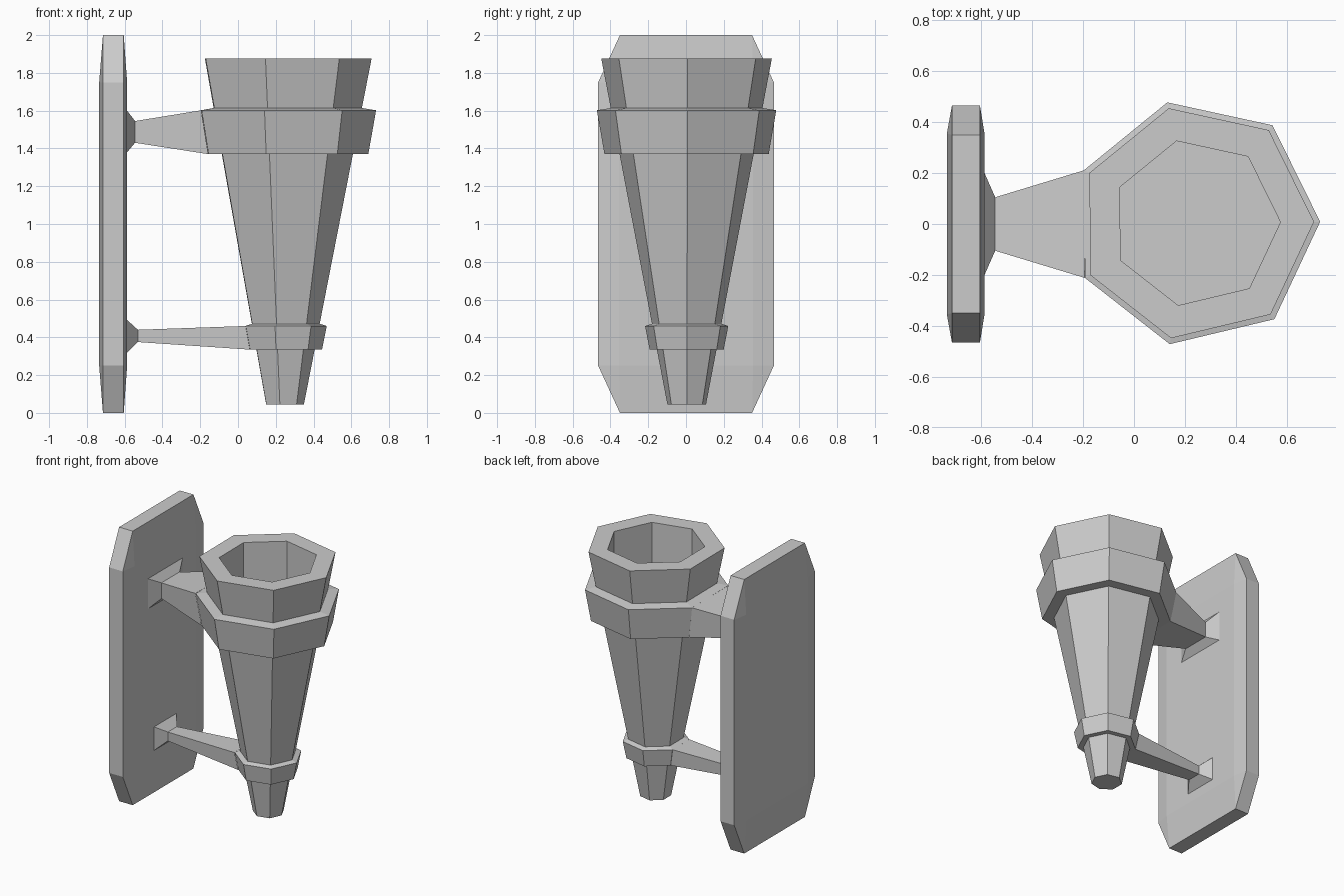
import bpy, bmesh, math

if "Cube" in bpy.data.objects:
    bpy.data.objects.remove(bpy.data.objects["Cube"])

CX, CY, SIDES, TURN = 0.244, 0.004, 7, 0.01


def finish(name, bm):
    bmesh.ops.recalc_face_normals(bm, faces=bm.faces)
    mesh = bpy.data.meshes.new(name)
    bm.to_mesh(mesh)
    bm.free()
    obj = bpy.data.objects.new(name, mesh)
    bpy.context.collection.objects.link(obj)
    return obj


def loft(name, rings, cap_start=False, cap_end=False, closed=False):
    """Skin consecutive rings of points with quads."""
    bm = bmesh.new()
    loops = [[bm.verts.new(p) for p in ring] for ring in rings]
    pairs = list(zip(loops, loops[1:]))
    if closed:
        pairs.append((loops[-1], loops[0]))
    for a, b in pairs:
        n = len(a)
        for i in range(n):
            j = (i + 1) % n
            bm.faces.new((a[i], a[j], b[j], b[i]))
    if cap_start:
        bm.faces.new(loops[0])
    if cap_end:
        bm.faces.new(loops[-1])
    return finish(name, bm)


def heptagon(r, z):
    step = 2 * math.pi / SIDES
    return [(CX + r * math.cos(TURN + i * step), CY + r * math.sin(TURN + i * step), z)
            for i in range(SIDES)]


def cone_radius(z):
    return 0.105 + (0.463 - 0.105) * (z - 0.045) / 1.83


def section(x0, x1, w0, w1, z0, z1):
    """Four-sided arm section, bottom edge then top edge."""
    return [(x0, -w0, z0), (x0, w0, z0), (x1, w1, z1), (x1, -w1, z1)]


# tapered torch cup with a straight-walled hollow
loft("torch_cup", [heptagon(r, z) for r, z in
                   [(0.105, 0.045), (0.463, 1.875), (0.331, 1.875), (0.331, 1.4)]],
     cap_start=True, cap_end=True)


# holding band and flared arm, used twice
def bracket(prefix, z0, z1, r0, r1, end, flare):
    profile = [(cone_radius(z0) - 0.01, z0), (r0, z0), (r1, z1),
               (cone_radius(z1 + 0.01), z1 + 0.012)]
    loft(prefix + "_band", [heptagon(r, z) for r, z in profile], closed=True)
    c, s = math.cos(math.pi / SIDES), math.sin(math.pi / SIDES)
    ex, ew, ez0, ez1 = end
    fw, fz0, fz1 = flare
    loft(prefix + "_arm", [
        section(CX - r0 * c, CX - r1 * c, r0 * s, r1 * s, z0, z1),
        section(ex, ex, ew, ew, ez0, ez1),
        section(-0.587, -0.587, fw, fw, fz0, fz1)], cap_end=True)


bracket("upper", 1.37, 1.602, 0.446, 0.487, (-0.545, 0.105, 1.43, 1.545), (0.2, 1.38, 1.6))
bracket("lower", 0.335, 0.46, 0.201, 0.226, (-0.53, 0.052, 0.375, 0.44), (0.13, 0.32, 0.492))

# wall plate: octagonal rim with slightly raised rectangular faces
bm = bmesh.new()
for sy in (-1, 1):
    for sz in (-1, 1):
        for x in (-0.715, -0.605):
            bm.verts.new((x, sy * 0.465, 1 + sz * 0.75))
            bm.verts.new((x, sy * 0.35, 1 + sz))
        for x in (-0.735, -0.587):
            bm.verts.new((x, sy * 0.355, 1 + sz * 0.75))
bmesh.ops.convex_hull(bm, input=bm.verts)
bmesh.ops.dissolve_limit(bm, angle_limit=0.01, verts=bm.verts, edges=bm.edges)
finish("wall_plate", bm)
